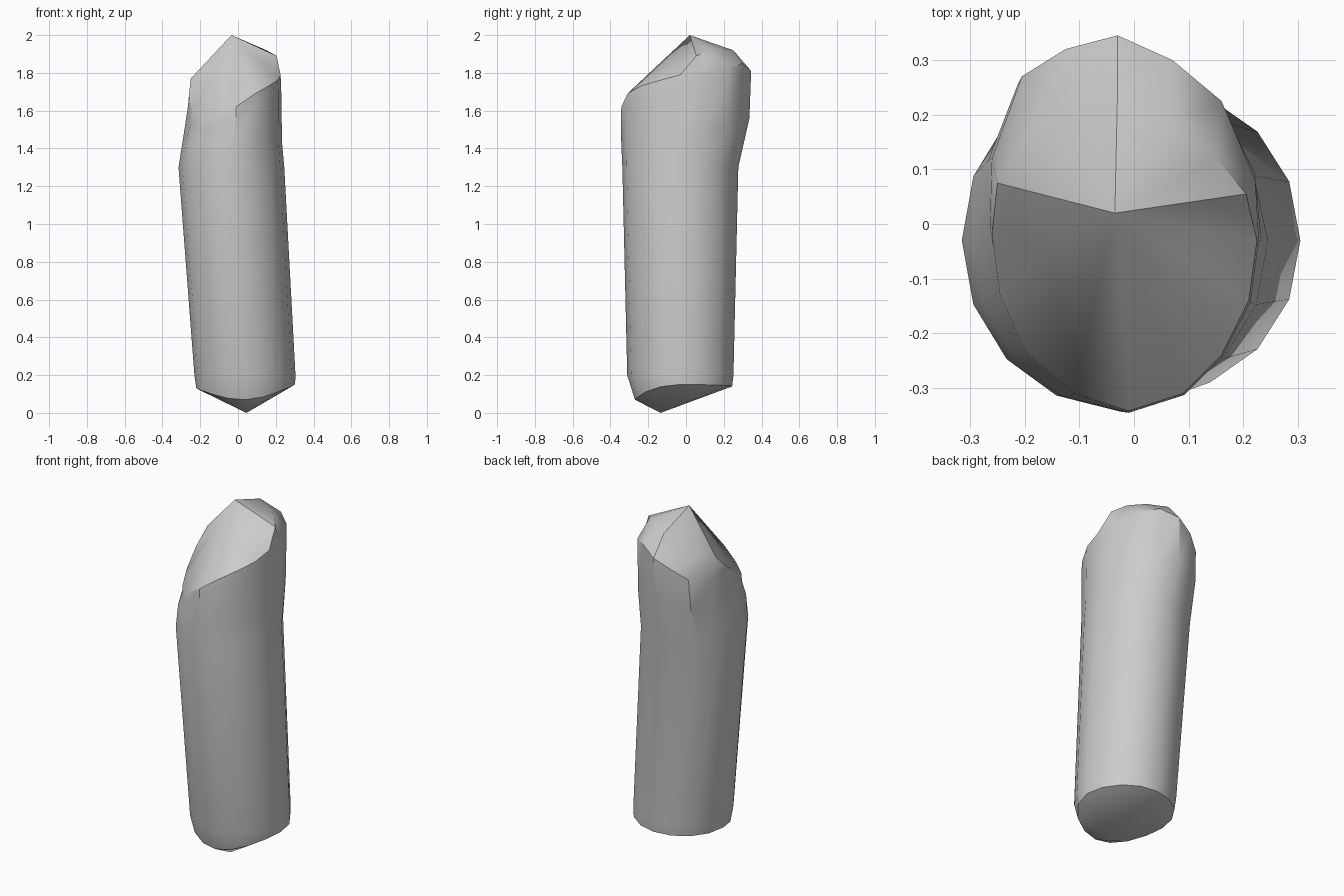
import bpy
import bmesh
from math import cos, sin, pi

cube = bpy.data.objects.get("Cube")
if cube:
    bpy.data.objects.remove(cube, do_unlink=True)

SIDES = 16


def make_material(name, colour):
    mat = bpy.data.materials.new(name)
    mat.use_nodes = True
    mat.diffuse_color = colour
    bsdf = mat.node_tree.nodes["Principled BSDF"]
    bsdf.inputs["Base Color"].default_value = colour
    bsdf.inputs["Roughness"].default_value = 0.8
    return mat


def body_point(index, height, scale=1.0):
    """Point on the slightly leaning, slightly widening shaft."""
    angle = 2 * pi * index / SIDES
    rise = (height - 0.15) / 1.15
    centre_x = 0.04 - 0.075 * rise
    radius_x = (0.267 + 0.013 * rise) * scale
    radius_y = (0.28 + 0.027 * rise) * scale
    return (centre_x + radius_x * cos(angle),
            -0.03 + radius_y * sin(angle), height)


def bottom_rim_point(index):
    """Lower rim, rounded under and pulled down at the front."""
    front = max(0.0, -sin(2 * pi * index / SIDES)) ** 2
    x, y, z = body_point(index, 0.14, 0.98 - 0.12 * front)
    return (x, y, z - 0.07 * front + 0.04 * (x - 0.04))


def shoulder_point(index):
    """Just below the slanted rim, or out on the rear bulge."""
    if index in rear_bulge:
        return rear_bulge[index]
    x, y, z = top_rim[index]
    return (x * 1.015, y * 1.01, z - 0.05)


def bulge_base_point(index):
    """Lower edge of the rear bulge, blending into the shaft."""
    height = 1.43 + 0.13 * max(0.0, sin(2 * pi * index / SIDES))
    upper = shoulder_point(index)
    lower = body_point(index, height)
    blend = 0.85 if index in rear_bulge else 0.5
    return (upper[0] * blend + lower[0] * (1 - blend),
            upper[1] * blend + lower[1] * (1 - blend), height)


# Slanted rim of the pointed cap, anticlockwise from +x
top_rim = [
    (.225, -.03, 1.79), (.205, .055, 1.89), (.15, .12, 1.92), (.07, .185, 1.93),
    (-.03, .25, 1.92), (-.1, .24, 1.86), (-.2, .15, 1.8), (-.25, .075, 1.77),
    (-.26, -.02, 1.68), (-.245, -.13, 1.59), (-.2, -.23, 1.55), (-.11, -.31, 1.56),
    (-.01, -.342, 1.62), (.09, -.31, 1.69), (.16, -.24, 1.73), (.21, -.14, 1.76),
]

# Swollen rear corner beneath the cap
rear_bulge = {
    1: (.222, .08, 1.79), 2: (.16, .225, 1.83), 3: (.07, .3, 1.85),
    4: (-.03, .345, 1.81), 5: (-.125, .32, 1.76), 6: (-.205, .27, 1.7),
    7: (-.26, .12, 1.66),
}

indices = range(SIDES)
rings = [
    [bottom_rim_point(i) for i in indices],
    [body_point(i, 0.2) for i in indices],
    [body_point(i, 1.3) for i in indices],
    [bulge_base_point(i) for i in indices],
    [shoulder_point(i) for i in indices],
    top_rim,
]

# Skin the rings, then close both ends with pointed fans
bm = bmesh.new()
loops = [[bm.verts.new(p) for p in ring] for ring in rings]
for low, high in zip(loops, loops[1:]):
    for i in indices:
        j = (i + 1) % SIDES
        bm.faces.new((low[i], low[j], high[j], high[i]))

bottom_tip = bm.verts.new((0.045, -0.135, 0))
top_tip = bm.verts.new((-0.035, 0.02, 2))
for i in indices:
    j = (i + 1) % SIDES
    bm.faces.new((bottom_tip, loops[0][j], loops[0][i]))
    bm.faces.new((top_tip, loops[-1][i], loops[-1][j]))
bmesh.ops.recalc_face_normals(bm, faces=bm.faces[:])

mesh = bpy.data.meshes.new("pointed_shaft")
bm.to_mesh(mesh)
bm.free()
mesh.materials.append(make_material("plain grey", (0.6, 0.6, 0.6, 1)))
shaft = bpy.data.objects.new("pointed_shaft", mesh)
bpy.context.collection.objects.link(shaft)

# Smooth sides with crisp rims
bpy.ops.object.select_all(action="DESELECT")
shaft.select_set(True)
bpy.context.view_layer.objects.active = shaft
bpy.ops.object.shade_smooth_by_angle(angle=pi / 6)
